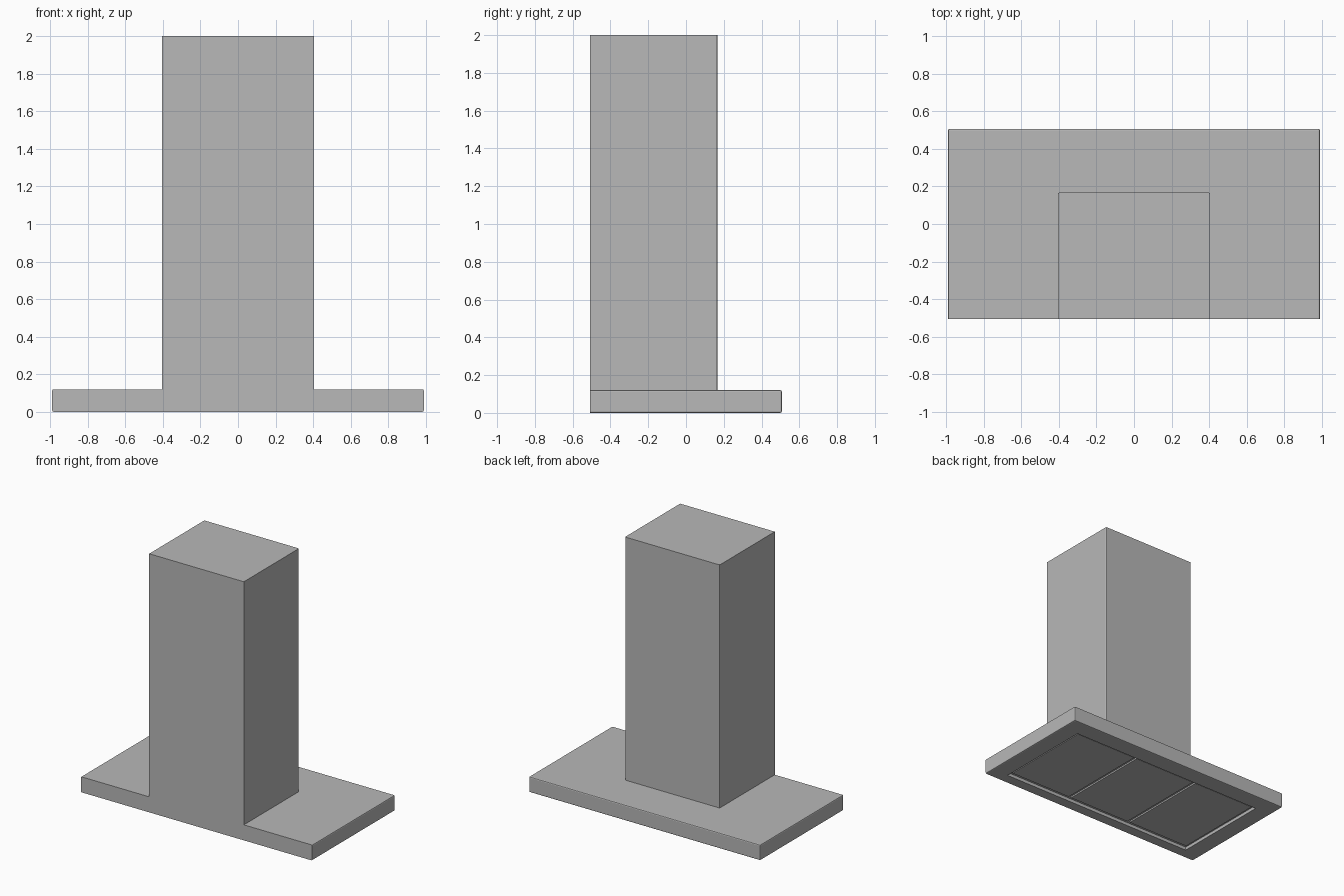
import bpy
import bmesh
from mathutils import Vector

cube = bpy.data.objects.get("Cube")
if cube:
    bpy.data.objects.remove(cube, do_unlink=True)

metal = bpy.data.materials.new("brushed_grey")
metal.use_nodes = True
grey = (0.48, 0.48, 0.48, 1)
metal.diffuse_color = grey
metal.node_tree.nodes["Principled BSDF"].inputs["Base Color"].default_value = grey

FRONT, BACK = -0.507, 0.507


def box(lo, hi):
    """Box as a bmesh, spanning two opposite corners."""
    bm = bmesh.new()
    bmesh.ops.create_cube(bm, size=1)
    lo, hi = Vector(lo), Vector(hi)
    for v in bm.verts:
        v.co = Vector([l + (c + 0.5) * (h - l) for l, h, c in zip(lo, hi, v.co)])
    return bm


def bevel(bm, rule, width, segments=2):
    edges = [e for e in bm.edges if rule(*[v.co for v in e.verts])]
    bmesh.ops.bevel(bm, geom=edges, offset=width, segments=segments,
                    profile=0.5, affect='EDGES')


def finish(bm, name):
    bmesh.ops.recalc_face_normals(bm, faces=bm.faces)
    mesh = bpy.data.meshes.new(name)
    bm.to_mesh(mesh)
    bm.free()
    mesh.materials.append(metal)
    obj = bpy.data.objects.new(name, mesh)
    bpy.context.collection.objects.link(obj)
    return obj


# Canopy: rounded everywhere except along the flat front
bm = box((-0.99, FRONT, 0), (0.99, BACK, 0.12))
bevel(bm, lambda a, b: max(a.y, b.y) > 0, 0.008)

# Shallow filter recess in the underside
rx, ry0, ry1, depth = 0.85, -0.425, 0.37, 0.025
bottom = min(bm.faces, key=lambda f: f.calc_center_median().z)
bmesh.ops.inset_region(bm, faces=[bottom], thickness=0.1)
for v in bottom.verts:
    v.co.x = rx if v.co.x > 0 else -rx
    v.co.y = ry1 if v.co.y > 0 else ry0
walls = bmesh.ops.extrude_face_region(bm, geom=[bottom])
bmesh.ops.translate(bm, vec=(0, 0, depth),
                    verts=[g for g in walls["geom"] if isinstance(g, bmesh.types.BMVert)])
if bottom.is_valid:
    bmesh.ops.delete(bm, geom=[bottom], context='FACES_ONLY')
finish(bm, "canopy")

# Chimney: flush with the front, back corners softened
bm = box((-0.405, FRONT, 0.1), (0.405, 0.167, 2))
bevel(bm, lambda a, b: min(a.y, b.y) > 0 and abs(a.z - b.z) > 1, 0.007)
finish(bm, "chimney")

# Three grease filters in the recess, separated by narrow gaps
pitch, gap = 0.56, 0.012
for i, side in enumerate(("right", "middle", "left")):
    x = (i - 1) * pitch
    half = pitch / 2 - gap
    bm = box((x - half, ry0 + 0.03, depth - 0.012), (x + half, ry1 - 0.02, depth + 0.005))
    finish(bm, "grease_filter_" + side)
